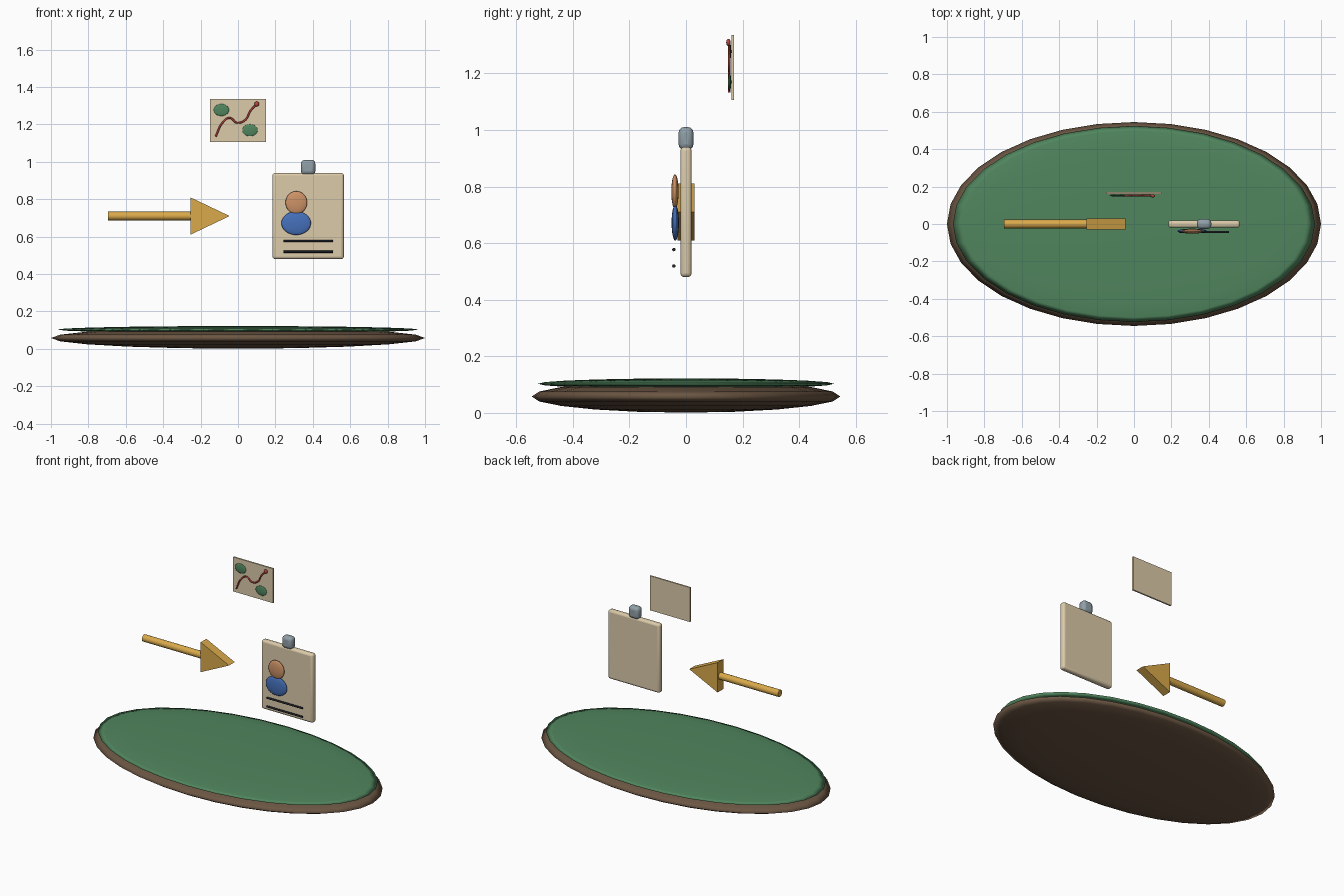
import bpy
from math import pi

if "Cube" in bpy.data.objects:
    bpy.data.objects.remove(bpy.data.objects["Cube"])


def material(name, rgb):
    m = bpy.data.materials.new(name)
    m.diffuse_color = (*[c ** 2.2 for c in rgb], 1)
    m.use_nodes = True
    m.node_tree.nodes["Principled BSDF"].inputs["Base Color"].default_value = m.diffuse_color
    return m


BROWN = material("earth", (0.42, 0.34, 0.27))
GREEN = material("grass", (0.32, 0.52, 0.37))
GOLD = material("gold", (0.85, 0.66, 0.30))
PAPER = material("paper", (0.86, 0.79, 0.66))
STEEL = material("steel", (0.56, 0.62, 0.65))
SKIN = material("skin", (0.80, 0.57, 0.40))
BLUE = material("blue", (0.28, 0.44, 0.73))
INK = material("ink", (0.14, 0.16, 0.18))
RED = material("red", (0.72, 0.28, 0.25))


def finish(obj, name, mat, smooth=True):
    obj.name = name
    obj.data.materials.append(mat)
    if smooth:
        bpy.ops.object.shade_smooth_by_angle(angle=0.6)
    return obj


def ellipsoid(name, loc, radii, mat, segments=32, rings=16):
    bpy.ops.mesh.primitive_uv_sphere_add(segments=segments, ring_count=rings, radius=1, location=loc)
    obj = bpy.context.object
    obj.scale = radii
    bpy.ops.object.transform_apply(location=False, rotation=False)
    obj.name = name
    obj.data.materials.append(mat)
    bpy.ops.object.shade_smooth()
    return obj


def box(name, loc, size, mat, bevel=0):
    bpy.ops.mesh.primitive_cube_add(size=1, location=loc)
    obj = bpy.context.object
    obj.scale = size
    bpy.ops.object.transform_apply(location=False, rotation=False)
    finish(obj, name, mat, bevel > 0)
    if bevel:
        mod = obj.modifiers.new("rounded_edges", "BEVEL")
        mod.width, mod.segments = bevel, 3
    return obj


def rod(name, x0, x1, y, z, radius, mat):
    bpy.ops.mesh.primitive_cylinder_add(vertices=20, radius=radius, depth=x1 - x0,
                                        location=((x0 + x1) / 2, y, z), rotation=(0, pi / 2, 0))
    return finish(bpy.context.object, name, mat)


# ground disc with grass top
ellipsoid("ground_base", (0, 0, 0.058), (1, 0.545, 0.057), BROWN, rings=10)
ellipsoid("grass_top", (0, 0, 0.103), (0.968, 0.524, 0.019), GREEN, rings=10)

# arrow: round shaft and flat triangular head
rod("arrow_shaft", -0.695, -0.25, 0, 0.71, 0.023, GOLD)
tri = [(-0.255, 0.61), (-0.045, 0.71), (-0.255, 0.81)]
verts = [(x, y, z) for y in (-0.03, 0.03) for x, z in tri]
mesh = bpy.data.meshes.new("arrow_head")
mesh.from_pydata(verts, [], [(0, 1, 2), (5, 4, 3), (0, 3, 4, 1), (1, 4, 5, 2), (2, 5, 3, 0)])
head = bpy.data.objects.new("arrow_head", mesh)
bpy.context.collection.objects.link(head)
finish(head, "arrow_head", GOLD, False)

# identity badge
box("badge_card", (0.375, 0, 0.71), (0.382, 0.04, 0.46), PAPER, 0.014)
box("badge_clip", (0.375, 0, 0.97), (0.077, 0.053, 0.08), STEEL, 0.02)
ellipsoid("portrait_body", (0.311, -0.038, 0.672), (0.079, 0.013, 0.063), BLUE)
ellipsoid("portrait_head", (0.312, -0.039, 0.782), (0.058, 0.013, 0.061), SKIN)
for i, z in enumerate((0.577, 0.519)):
    rod(f"badge_line_{i + 1}", 0.243, 0.507, -0.043, z, 0.006, INK)

# map sheet with patches and route
box("map_sheet", (0, 0.165, 1.221), (0.297, 0.01, 0.23), PAPER)
ellipsoid("map_patch_left", (-0.089, 0.154, 1.277), (0.041, 0.006, 0.032), GREEN)
ellipsoid("map_patch_right", (0.064, 0.154, 1.169), (0.041, 0.006, 0.032), GREEN)
route = [(-0.12, 1.134), (-0.082, 1.21), (-0.045, 1.235), (-0.005, 1.209),
         (0.04, 1.225), (0.066, 1.272), (0.101, 1.31)]
curve = bpy.data.curves.new("map_route", "CURVE")
curve.dimensions = "3D"
curve.bevel_depth = 0.005
curve.bevel_resolution = 2
curve.resolution_u = 6
curve.use_fill_caps = True
spline = curve.splines.new("BEZIER")
spline.bezier_points.add(len(route) - 1)
for p, (x, z) in zip(spline.bezier_points, route):
    p.co = (x, 0.153, z)
    p.handle_left_type = p.handle_right_type = "AUTO"
path = bpy.data.objects.new("map_route", curve)
bpy.context.collection.objects.link(path)
curve.materials.append(RED)
bpy.ops.object.select_all(action="DESELECT")
path.select_set(True)
bpy.context.view_layer.objects.active = path
bpy.ops.object.convert(target="MESH")
ellipsoid("map_marker", (0.1, 0.15, 1.309), (0.013, 0.008, 0.013), RED, 16, 10)
